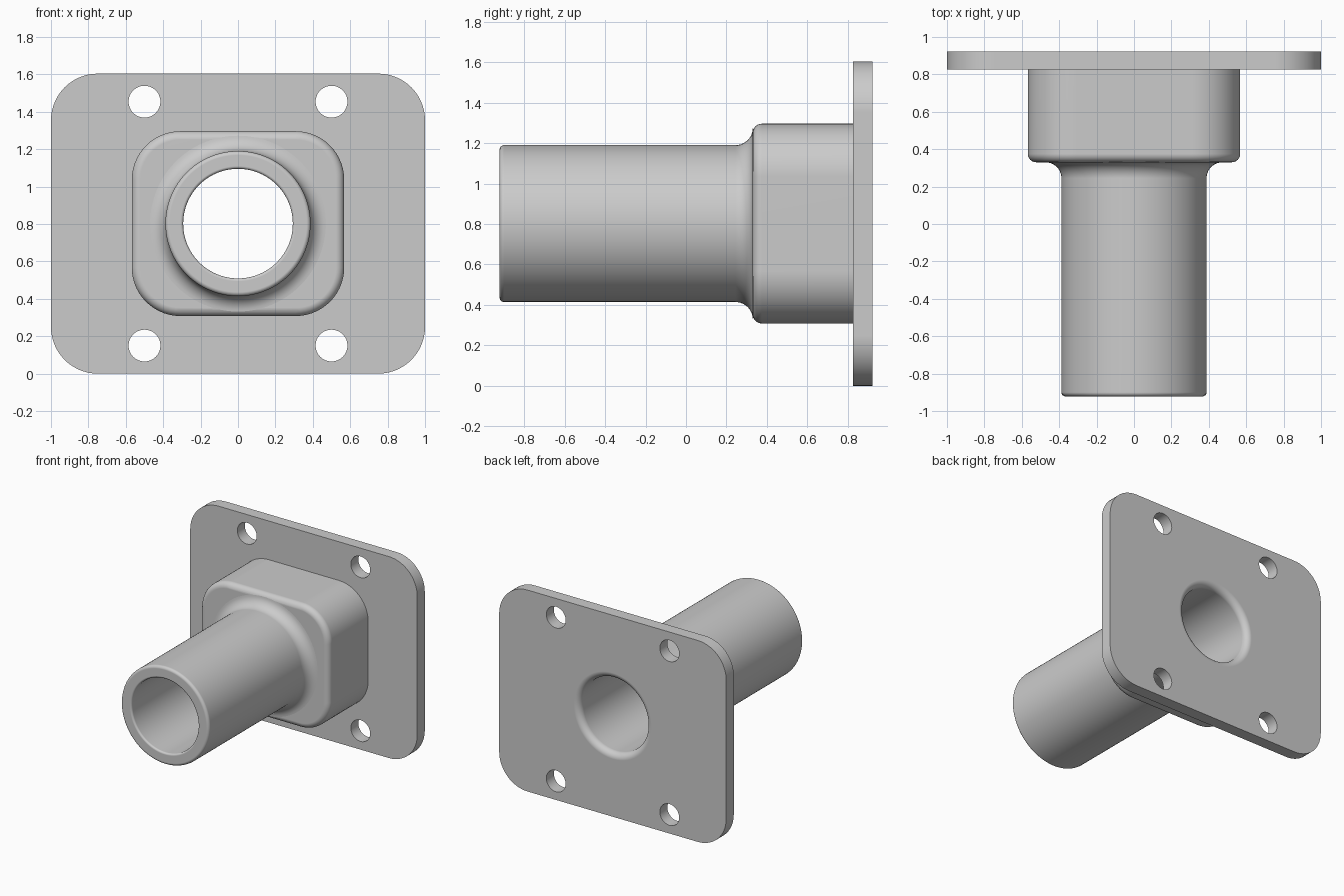
import bpy, bmesh
from math import sin, cos, pi, radians

cube = bpy.data.objects.get("Cube")
if cube:
    bpy.data.objects.remove(cube, do_unlink=True)

CZ = 0.802            # height of the bore axis
FRONT, STEP, SEAT, BACK = -0.922, 0.33, 0.827, 0.922

grey = bpy.data.materials.new("plain_grey")
grey.use_nodes = True
grey.diffuse_color = (0.6, 0.6, 0.6, 1)
grey.node_tree.nodes["Principled BSDF"].inputs["Base Color"].default_value = (0.6, 0.6, 0.6, 1)


def arc(cx, cy, r, start, end, steps):
    """Points on an arc, angles in degrees."""
    angles = [radians(start + (end - start) * i / steps) for i in range(steps + 1)]
    return [(cx + r * cos(a), cy + r * sin(a)) for a in angles]


def circle(r, x=0, z=0, n=96):
    return [(x + r * cos(2 * pi * i / n), z + r * sin(2 * pi * i / n)) for i in range(n)]


def rounded_rect(hw, hh, r):
    pts = []
    for k, (sx, sz) in enumerate([(1, 1), (-1, 1), (-1, -1), (1, -1)]):
        pts += arc(sx * (hw - r), sz * (hh - r), r, 90 * k, 90 * k + 90, 14)
    return pts


def loft(name, sections):
    """Solid skinned through (outline, y) sections with capped ends."""
    bm = bmesh.new()
    rings = [[bm.verts.new((x, y, CZ + z)) for x, z in pts] for pts, y in sections]
    for a, b in zip(rings, rings[1:]):
        for i in range(len(a)):
            j = (i + 1) % len(a)
            bm.faces.new((a[i], a[j], b[j], b[i]))
    bm.faces.new(rings[0])
    bm.faces.new(rings[-1])
    bmesh.ops.recalc_face_normals(bm, faces=bm.faces)
    mesh = bpy.data.meshes.new(name)
    bm.to_mesh(mesh)
    bm.free()
    mesh.materials.append(grey)
    obj = bpy.data.objects.new(name, mesh)
    bpy.context.collection.objects.link(obj)
    return obj


def combine(target, other, operation):
    """Boolean the other solid into the target and discard it."""
    mod = target.modifiers.new(operation, "BOOLEAN")
    mod.object, mod.operation, mod.solver = other, operation, "EXACT"
    bpy.context.view_layer.objects.active = target
    bpy.ops.object.modifier_apply(modifier=mod.name)
    bpy.data.objects.remove(other, do_unlink=True)


# Mounting plate with rounded corners
outline = rounded_rect(1, CZ, 0.25)
flange = loft("flanged_spout", [(outline, SEAT), (outline, BACK)])

# Housing block with a rolled front edge
EDGE = 0.045
sections = [(rounded_rect(0.568 - EDGE + c, 0.494 - EDGE + c, 0.26 - EDGE + c), STEP + EDGE + d)
            for c, d in arc(0, 0, EDGE, -90, 0, 6)]
sections.append((rounded_rect(0.568, 0.494, 0.26), SEAT + 0.03))
combine(flange, loft("housing", sections), "UNION")

# Tube with softened lip and a fillet flowing into the housing
R, LIP, FILLET = 0.388, 0.022, 0.085
profile = arc(R - LIP, FRONT + LIP, LIP, -90, 0, 5)
profile += arc(R + FILLET, STEP - FILLET, FILLET, 180, 92, 10)
profile.append((R, STEP + 0.1))
combine(flange, loft("tube", [(circle(r), y) for r, y in profile]), "UNION")

# Through bore, eased at the front and flared at the back
BORE, EASE, FLARE = 0.293, 0.015, 0.05
profile = [(BORE + EASE, FRONT - 0.1)]
profile += arc(BORE + EASE, FRONT + EASE, EASE, 270, 180, 4)
profile += arc(BORE + FLARE, BACK - FLARE, FLARE, 180, 90, 8)
profile.append((BORE + FLARE, BACK + 0.1))
combine(flange, loft("bore", [(circle(r), y) for r, y in profile]), "DIFFERENCE")

# Four bolt holes
for x in (-0.5, 0.5):
    for z in (-0.652, 0.652):
        hole = circle(0.085, x, z, 48)
        combine(flange, loft("bolt_hole", [(hole, SEAT - 0.1), (hole, BACK + 0.1)]), "DIFFERENCE")

# Smooth curved surfaces, crisp machined edges
bpy.ops.object.select_all(action="DESELECT")
flange.select_set(True)
bpy.context.view_layer.objects.active = flange
bpy.ops.object.shade_smooth_by_angle(angle=radians(30))
weighted = flange.modifiers.new("even_shading", "WEIGHTED_NORMAL")
weighted.keep_sharp = True
